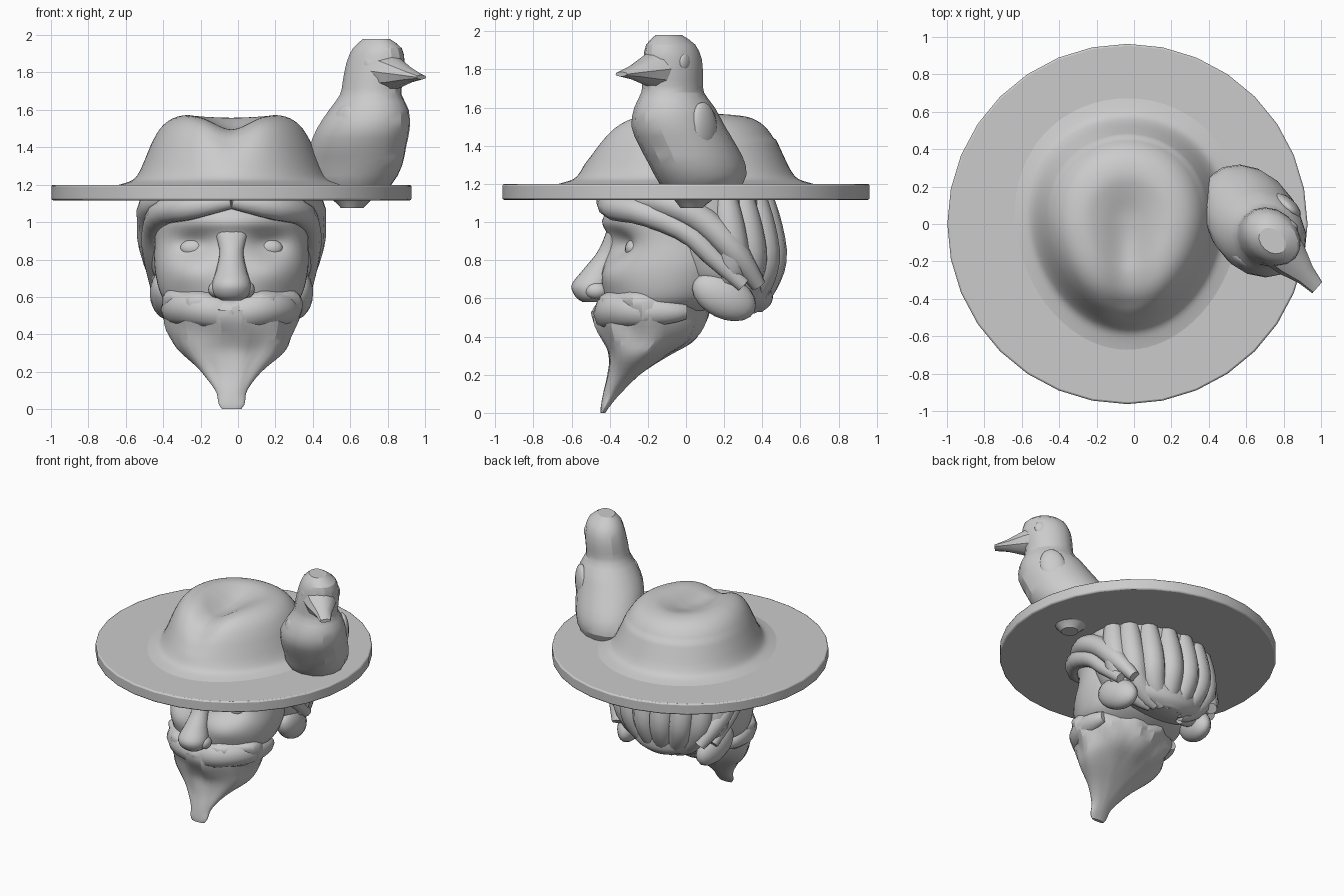
import bpy, bmesh
from math import sin, cos, pi, exp, atan2, radians
from mathutils import Vector

if "Cube" in bpy.data.objects:
    bpy.data.objects.remove(bpy.data.objects["Cube"])

C = -0.035  # symmetry line of the head and hat


def finish(ob, angle=35):
    bpy.ops.object.select_all(action='DESELECT')
    ob.select_set(True)
    bpy.context.view_layer.objects.active = ob
    bpy.ops.object.shade_smooth_by_angle(angle=radians(angle))
    return ob


def spline(keys, t):
    """Catmull-Rom through a list of tuples, t in 0..1."""
    f = t * (len(keys) - 1)
    i = min(int(f), len(keys) - 2)
    u = f - i
    a, b, c, d = [keys[max(0, min(len(keys) - 1, i + k))] for k in (-1, 0, 1, 2)]
    return [0.5 * (2 * q + (r - p) * u + (2 * p - 5 * q + 4 * r - s) * u * u
            + (3 * q - p - 3 * r + s) * u ** 3) for p, q, r, s in zip(a, b, c, d)]


def skin(name, rings, angle=35):
    """Join equal rings of points into a closed skin."""
    bm = bmesh.new()
    loops = [[bm.verts.new(p) for p in ring] for ring in rings]
    n = len(loops[0])
    for lo, hi in zip(loops, loops[1:]):
        for i in range(n):
            bm.faces.new((lo[i], lo[(i + 1) % n], hi[(i + 1) % n], hi[i]))
    bm.faces.new(loops[0][::-1])
    bm.faces.new(loops[-1])
    bmesh.ops.recalc_face_normals(bm, faces=bm.faces)
    me = bpy.data.meshes.new(name)
    bm.to_mesh(me)
    bm.free()
    ob = bpy.data.objects.new(name, me)
    bpy.context.collection.objects.link(ob)
    return finish(ob, angle)


def loft(name, keys, n=32, steps=24, turn=0.0, deform=None, angle=35):
    """Ellipse sections (z, cx, cy, half_x, half_y), turned about z."""
    rings = []
    for s in range(steps + 1):
        z, cx, cy, a, b = spline(keys, s / steps)
        ring = []
        for i in range(n):
            t = 2 * pi * i / n
            x, y = a * cos(t), b * sin(t)
            p = Vector((cx + x * cos(turn) - y * sin(turn), cy + x * sin(turn) + y * cos(turn), z))
            ring.append(deform(p, Vector((cx, cy, z))) if deform else p)
        rings.append(ring)
    return skin(name, rings, angle)


def blob(name, loc, size, rot=(0, 0, 0)):
    bpy.ops.mesh.primitive_uv_sphere_add(segments=16, ring_count=10, location=loc, rotation=rot)
    ob = bpy.context.object
    ob.name = name
    ob.scale = size
    return finish(ob)


def lock(name, keys, n=10, steps=14, ref=(0, 0, 1), flat=1.0):
    """Tapered lock of hair through points (x, y, z, radius)."""
    rings = []
    for s in range(steps + 1):
        t = s / steps
        x, y, z, r = spline(keys, t)
        d = Vector(spline(keys, min(1, t + .02))[:3]) - Vector(spline(keys, max(0, t - .02))[:3])
        side = d.cross(Vector(ref)).normalized()
        up = side.cross(d).normalized()
        rings.append([Vector((x, y, z)) + r * (side * flat * cos(2 * pi * i / n) + up * sin(2 * pi * i / n))
                      for i in range(n)])
    return skin(name, rings, 50)


# Hat brim: flat 32-sided disc
bpy.ops.mesh.primitive_cylinder_add(vertices=32, radius=0.963, depth=0.083, location=(C, 0, 1.158))
brim = bpy.context.object
brim.name = "hat_brim"
bev = brim.modifiers.new("edge", 'BEVEL')
bev.width = 0.01
bev.segments = 2
finish(brim)

# Hat crown: flared egg-shaped dome with a pinched dent open to the front
prof = [(1.3, 1.19), (1.17, 1.207), (1.06, 1.23), (.99, 1.28), (.92, 1.36), (.85, 1.44), (.76, 1.51),
        (.64, 1.555), (.48, 1.575), (.32, 1.57), (.16, 1.565), (.02, 1.565)]
rings = []
for s in range(37):
    k, z = spline(prof, s / 36)
    ring = []
    for i in range(64):
        t = 2 * pi * i / 64
        y = .55 * sin(t) * k
        x = .49 * cos(t) * k * (1 + .09 * sin(t))
        dent = .08 * exp(-(x / .13) ** 2) / (1 + exp((y - .12) / .07))
        dent *= max(0, min(1, (z - 1.3) / .2))
        ring.append((C + x, y, z - dent - .03 * max(0, y) * (z > 1.45)))
    rings.append(ring)
skin("hat_crown", rings, 60)


# Face: rounded block with hollow eye sockets and a brow ridge
def face_shape(p, c):
    x = abs(p.x - C)
    if p.y < -.1:
        p.y += .07 * exp(-((x - .2) / .11) ** 2 - ((p.z - .88) / .07) ** 2)
        p.y -= .035 * exp(-((x - .22) / .16) ** 2 - ((p.z - .72) / .08) ** 2)
        p.y -= .03 * exp(-((p.z - 1.0) / .05) ** 2 - (x / .3) ** 2)
    return p


loft("face", [(.52, C, -.14, .28, .22), (.6, C, -.10, .37, .33), (.75, C, -.06, .41, .37),
              (.9, C, -.04, .41, .37), (1.0, C, -.03, .41, .38), (1.13, C, -.02, .40, .39)],
     n=64, steps=32, deform=face_shape, angle=60)
loft("nose", [(.58, C, -.50, .05, .04), (.61, C, -.49, .095, .09), (.67, C, -.49, .105, .11),
              (.75, C, -.45, .08, .09), (.85, C, -.395, .065, .065), (.97, C, -.36, .10, .05)], n=20, steps=16)


# Beard: lumpy wedge ending in a point at the front
def beard_shape(p, c):
    a = atan2(p.x - c.x, -(p.y - c.y))
    k = 1 + .04 * sin(9 * abs(a) + 14 * p.z) * min(1, p.z * 3) - .02 * sin(23 * p.z + 3 * a)
    p.x, p.y = c.x + (p.x - c.x) * k, c.y + (p.y - c.y) * k
    if p.z > .55 and p.y < -.2:
        p.z -= .05 * exp(-((p.x - C) / .1) ** 2)
    return p


loft("beard", [(0, C, -.435, .05, .012), (.03, C, -.425, .07, .022), (.1, C, -.39, .085, .045),
               (.2, C, -.325, .165, .085), (.3, C, -.25, .275, .155), (.38, C, -.2, .315, .235),
               (.48, C, -.185, .35, .29), (.56, C, -.18, .365, .305), (.61, C, -.18, .36, .295),
               (.64, C, -.17, .33, .25)],
     n=40, steps=30, deform=beard_shape, angle=25)


# Back hair: inner mass under the locks
loft("back_hair", [(.53, C, .34, .10, .06), (.58, C, .28, .25, .17), (.68, C, .20, .39, .26),
                   (.8, C, .17, .44, .31), (.95, C, .13, .45, .32), (1.13, C, .10, .46, .34)],
     n=48, steps=20, angle=40)

# Mirrored details
for side, s in (("left", -1), ("right", 1)):
    def m(*pts):
        return [(C + s * p[0],) + tuple(p[1:]) for p in pts]
    blob("eye_" + side, (C + s * .2, -.275, .86), (.075, .045, .05))
    blob("nostril_" + side, (C + s * .08, -.47, .64), (.045, .06, .045))
    lock("moustache_" + side, m((0, -.385, .50, .09), (.12, -.385, .53, .1), (.22, -.325, .54, .1),
                                (.285, -.22, .535, .09), (.31, -.08, .53, .065), (.30, 0, .53, .04)))
    lock("front_lock_" + side, m((0, -.43, 1.11, .04), (.22, -.38, 1.08, .07), (.37, -.22, 1.05, .07),
                                 (.42, 0, .95, .06), (.42, .14, .82, .055), (.4, .3, .67, .04)))
    lock("side_lock_" + side, m((.25, -.36, 1.13, .05), (.41, -.1, 1.1, .075), (.43, .1, 1.0, .075),
                                (.42, .26, .84, .07), (.35, .38, .67, .04)))
    blob("hair_knot_" + side, (C + s * .35, .2, .61), (.085, .18, .115), (-.45, 0, s * .15))
    # Fan of locks from under the brim down to the nape
    for i, a in enumerate((.17, .52, .88, 1.22)):
        u, v = sin(a), cos(a)
        lock("back_lock_%s_%d" % (side, i + 1),
             m((.42 * u, .10 + .30 * v, 1.14, .06), (.43 * u, .12 + .31 * v, .98, .08),
               (.42 * u, .14 + .31 * v, .82, .085), (.36 * u, .15 + .27 * v, .70, .08),
               (.24 * u, .20 + .18 * v, .60, .06), (.14 * u, .26 + .1 * v, .54, .03)),
             ref=(s * u, v, .3), flat=1.05)

# Bird perched on the brim, turned outwards to the front right
H = atan2(-.66, .75)
fwd, across = Vector((cos(H), sin(H), 0)), Vector((-sin(H), cos(H), 0))
loft("bird_body", [(1.075, .61, .03, .06, .06), (1.12, .61, .04, .11, .10), (1.2, .60, .08, .24, .20),
                   (1.3, .62, .06, .285, .225), (1.4, .64, .01, .28, .235), (1.5, .67, -.04, .265, .23),
                   (1.6, .70, -.06, .225, .2), (1.68, .71, -.07, .175, .155), (1.75, .72, -.07, .17, .15),
                   (1.85, .735, -.07, .17, .14), (1.93, .745, -.08, .145, .115), (1.98, .74, -.09, .08, .06)],
     n=16, steps=22, turn=H, angle=25)
base, tip = Vector((.77, -.11, 1.81)), Vector((.98, -.34, 1.775))
rings = []
for t, w, h in ((0, .125, .12), (.35, .10, .085), (.7, .058, .04), (1, .04, .012)):
    c = base.lerp(tip, t)
    rings.append([c + across * w * cos(2 * pi * i / 10) + Vector((0, 0, h * sin(2 * pi * i / 10)))
                  for i in range(10)])
skin("bird_beak", rings)
for side, s in (("left", 1), ("right", -1)):
    e = Vector((.745, -.075, 1.84)) + fwd * .03 + across * s * .118
    blob("bird_eye_" + side, e, (.04, .02, .045), (0, 0, H))
    w = Vector((.68, -.03, 1.5)) + across * s * .185 + fwd * .02
    blob("bird_wing_" + side, w, (.09, .045, .13), (0, .2, H))
